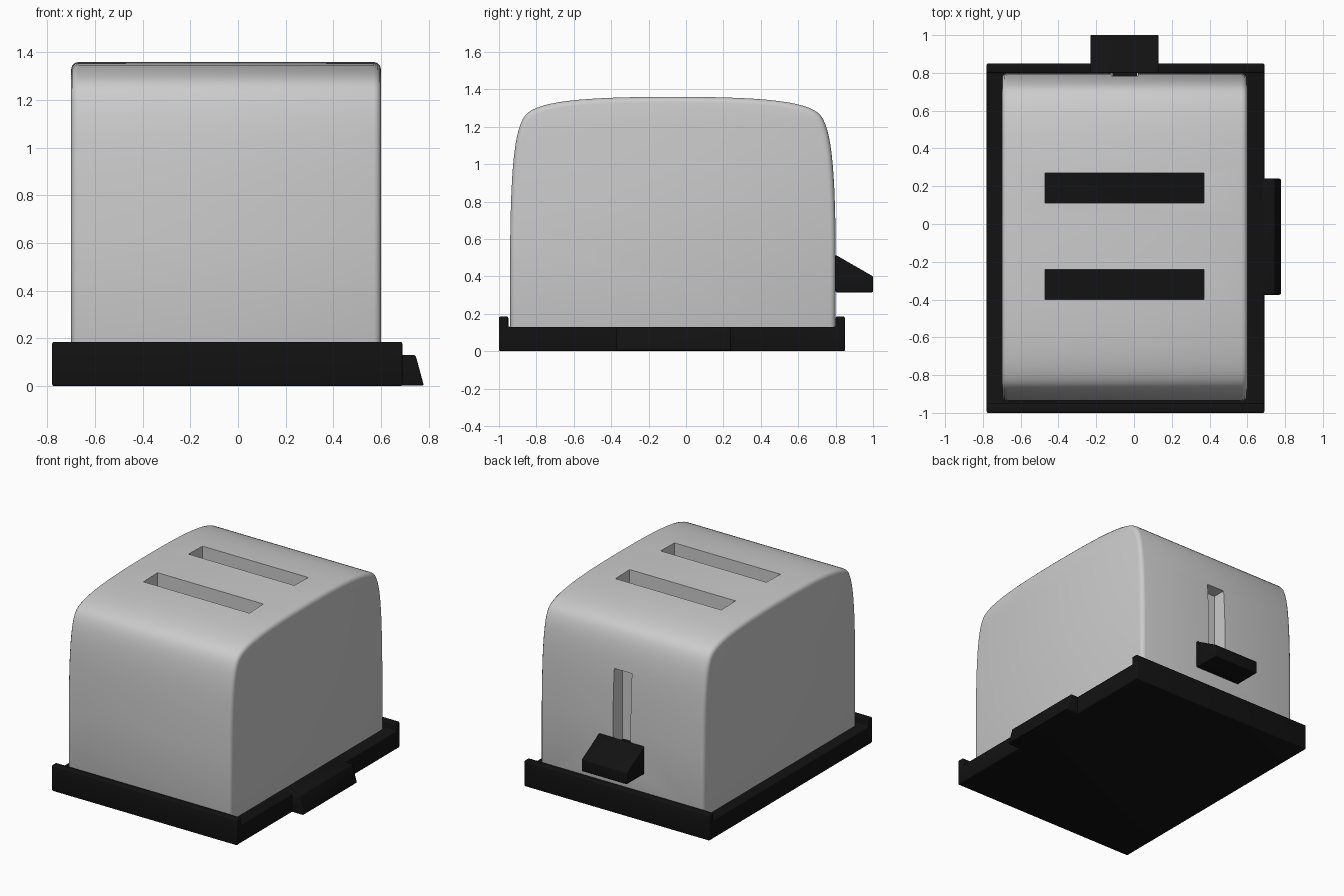
import bpy, bmesh
from mathutils import Vector

if "Cube" in bpy.data.objects:
    bpy.data.objects.remove(bpy.data.objects["Cube"])

black = bpy.data.materials.new("black_plastic")
black.diffuse_color = (0.006, 0.006, 0.006, 1)
black.use_nodes = True
black.node_tree.nodes["Principled BSDF"].inputs["Base Color"].default_value = black.diffuse_color


def prism(name, pts, axis, a, b, mat=None, bevel=0.0):
    """Extrude a profile: (y, z) points along x, or (x, z) points along y."""
    place = (lambda p, t: (t, p[0], p[1])) if axis == 'x' else (lambda p, t: (p[0], t, p[1]))
    bm = bmesh.new()
    face = bm.faces.new([bm.verts.new(place(p, a)) for p in pts])
    out = bmesh.ops.extrude_face_region(bm, geom=[face])
    verts = [g for g in out['geom'] if isinstance(g, bmesh.types.BMVert)]
    step = Vector(place((0, 0), b - a))
    bmesh.ops.translate(bm, vec=step, verts=verts)
    bmesh.ops.recalc_face_normals(bm, faces=bm.faces)
    me = bpy.data.meshes.new(name)
    bm.to_mesh(me)
    bm.free()
    ob = bpy.data.objects.new(name, me)
    bpy.context.collection.objects.link(ob)
    if mat:
        me.materials.append(mat)
    if bevel:
        m = ob.modifiers.new("bevel", 'BEVEL')
        m.width, m.segments, m.limit_method = bevel, 3, 'ANGLE'
    return ob


def rect(u0, u1, z0, z1):
    return [(u0, z0), (u1, z0), (u1, z1), (u0, z1)]


def bezier(p0, p1, p2, p3, n):
    p = [Vector(q) for q in (p0, p1, p2, p3)]
    for i in range(n):
        t = i / n
        s = 1 - t
        yield p[0]*s**3 + 3*p[1]*s*s*t + 3*p[2]*s*t*t + p[3]*t**3


def finish(ob):
    bpy.ops.object.select_all(action='DESELECT')
    ob.select_set(True)
    bpy.context.view_layer.objects.active = ob
    bpy.ops.object.convert(target='MESH')
    bpy.ops.object.shade_smooth_by_angle(angle=0.6)


# Rounded metal body, symmetric about y = -0.07
half = [Vector((0.87, 0.1))]
half += bezier((0.87, 0.6), (0.865, 1.0), (0.845, 1.19), (0.79, 1.26), 12)
half += bezier((0.79, 1.26), (0.73, 1.335), (0.5, 1.36), (0, 1.36), 14)
outline = [(-0.07 + p.x, p.y) for p in half] + [(-0.07, 1.36)]
outline += [(-0.07 - p.x, p.y) for p in reversed(half)]
body = prism("body", outline, 'x', -0.70, 0.60, bevel=0.03)

# Two bread slots and the lever channel
cutters = [prism("bread_slot_cutter", rect(y, y + 0.16, 0.05, 1.6), 'x', -0.47, 0.37)
           for y in (-0.40, 0.11)]
cutters.append(prism("lever_channel_cutter", rect(-0.12, 0.02, 0.34, 1.0), 'y', 0.69, 0.95))
for c in cutters:
    m = body.modifiers.new("cut", 'BOOLEAN')
    m.operation, m.solver, m.object = 'DIFFERENCE', 'EXACT', c
finish(body)
for c in cutters:
    bpy.data.objects.remove(c)

# Base tray with raised front and back lips
tray = [(-1, 0), (0.85, 0), (0.85, 0.185), (0.80, 0.185),
        (0.80, 0.13), (-0.95, 0.13), (-0.95, 0.185), (-1, 0.185)]
finish(prism("base", tray, 'x', -0.78, 0.69, black, 0.008))

# Sloped side tab on the base
tab = [(0.60, 0.002), (0.78, 0.002), (0.745, 0.13), (0.60, 0.13)]
finish(prism("side_tab", tab, 'y', -0.375, 0.24, black, 0.008))

# Lever handle and its stem
handle = [(0.80, 0.315), (1.0, 0.315), (1.0, 0.40), (0.80, 0.515)]
finish(prism("lever_handle", handle, 'x', -0.23, 0.13, black, 0.006))
finish(prism("lever_stem", rect(0.69, 0.81, 0.36, 0.46), 'x', -0.115, 0.015, black))
